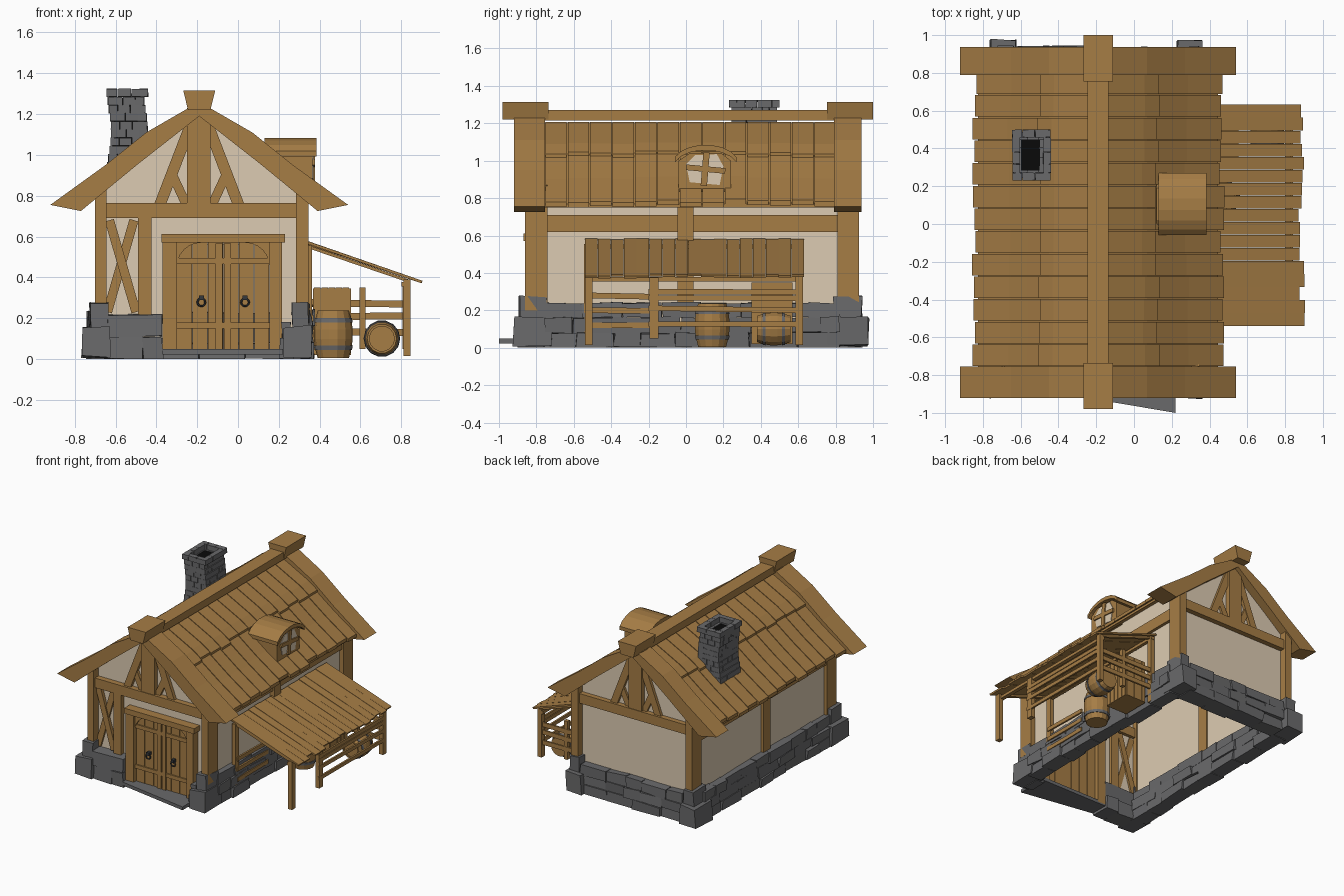
import bpy, bmesh, math, random
from mathutils import Vector, Matrix

random.seed(4)
if "Cube" in bpy.data.objects:
    bpy.data.objects.remove(bpy.data.objects["Cube"])


def material(name, r, g, b):
    m = bpy.data.materials.new(name)
    m.use_nodes = True
    m.diffuse_color = (r, g, b, 1)
    m.node_tree.nodes["Principled BSDF"].inputs["Base Color"].default_value = (r, g, b, 1)
    return m


WOOD = material("warm wood", .38, .205, .06)
PLASTER = material("cream plaster", .72, .60, .445)
STONE = material("grey stone", .142, .142, .146)
IRON = material("dark iron", .035, .04, .045)
SOOT = material("black soot", .003, .003, .003)
RIDGE = -.19


def rnd(a):
    return random.uniform(-a, a)


def build(name, mat, *pieces):
    """Join the pieces, each a function that adds to the mesh, into one object."""
    bm = bmesh.new()
    for piece in pieces:
        piece(bm)
    bmesh.ops.recalc_face_normals(bm, faces=bm.faces)
    me = bpy.data.meshes.new(name)
    bm.to_mesh(me)
    bm.free()
    me.materials.append(mat)
    ob = bpy.data.objects.new(name, me)
    bpy.context.collection.objects.link(ob)


def box(x0, x1, y0, y1, z0, z1, jit=0):
    def add(bm):
        c = Vector((x0 + x1, y0 + y1, z0 + z1)) / 2
        mat = Matrix.Translation(c) @ Matrix.Diagonal((x1 - x0, y1 - y0, z1 - z0, 1))
        for v in bmesh.ops.create_cube(bm, size=1, matrix=mat)["verts"]:
            v.co += Vector((rnd(jit), rnd(jit), rnd(jit)))
            v.co.z = max(v.co.z, 0)
    return add


def beam(p, q, wide, high):
    def add(bm):
        a, b = Vector(p), Vector(q)
        rot = (b - a).to_track_quat('X', 'Z').to_matrix().to_4x4()
        size = Matrix.Diagonal(((b - a).length, wide, high, 1))
        bmesh.ops.create_cube(bm, size=1, matrix=Matrix.Translation((a + b) / 2) @ rot @ size)
    return add


def prism(pts, axis, a0, a1):
    place = {'x': lambda u, v, a: (a, u, v), 'y': lambda u, v, a: (u, a, v), 'z': lambda u, v, a: (u, v, a)}[axis]

    def add(bm):
        ends = [[bm.verts.new(place(u, v, a)) for u, v in pts] for a in (a0, a1)]
        for e in ends:
            bm.faces.new(e)
        for i in range(len(pts)):
            j = (i + 1) % len(pts)
            bm.faces.new((ends[0][i], ends[0][j], ends[1][j], ends[1][i]))
    return add


def lathe(profile, matrix, sides=14):
    def add(bm):
        rings = [[bm.verts.new(matrix @ Vector((r * math.cos(t), r * math.sin(t), z)))
                  for t in (math.tau * i / sides for i in range(sides))] for r, z in profile]
        for a, b in zip(rings, rings[1:]):
            for i in range(sides):
                j = (i + 1) % sides
                bm.faces.new((a[i], a[j], b[j], b[i]))
        bm.faces.new(rings[0])
        bm.faces.new(rings[-1])
    return add


# Stone base: rough courses between stacked corner stones
def courses(axis, start, end, lo, hi, top, n=3):
    out = []
    for k in range(n):
        z0, z1, a = top * k / n, top * (k + 1) / n, start
        while a < end - .01:
            b = min(a + random.uniform(.13, .26), end)
            b = end if end - b < .08 else b
            l, h = lo + rnd(.012), hi + rnd(.012)
            out.append(box(a, b, l, h, z0, z1, .007) if axis == 'x' else box(l, h, a, b, z0, z1, .007))
            a = b
    return out


build("left_foundation", STONE, *courses('y', -.75, .82, -.73, -.62, .23))
build("right_foundation", STONE, *courses('y', -.75, .82, .25, .36, .24))
build("back_foundation", STONE, *courses('x', -.62, .26, .80, .93, .23))
build("front_foundation", STONE, *courses('x', -.64, -.37, -.89, -.75, .22, 2))
corners = []
for x0, x1 in ((-.75, -.63), (.24, .35)):
    for y0, y1 in ((-.89, -.74), (.79, .95)):
        corners += [box(x0 - .012, x1 + .008, y0 - .03, y1 + .025, .01, .16, .008),
                    box(x0 + .025, x1 - .003, y0, y1 - .01, .15, .275, .006)]
corners += [box(.205, .27, -.9, -.76, .0, .1, .006), box(.215, .26, -.89, -.77, .1, .18, .006)]
build("corner_stones", STONE, *corners)
build("door_step", STONE, prism([(-.37, -.9), (.22, -1), (.22, -.76), (-.37, -.76)], 'z', .022, .048))

# Plaster walls, left hollow with an open floor
gable = [(RIDGE - .48, .7), (RIDGE + .48, .7), (RIDGE + .48, .84), (RIDGE, 1.23), (RIDGE - .48, .84)]
build("front_wall", PLASTER, box(-.67, -.36, -.80, -.78, .1, .72), box(.2, .3, -.80, -.78, .1, .72),
      box(-.36, .2, -.80, -.78, .56, .72), prism(gable, 'y', -.80, -.78))
build("back_wall", PLASTER, box(-.67, .3, .85, .87, .1, .72), prism(gable, 'y', .85, .87))
build("side_walls", PLASTER, box(-.675, -.655, -.79, .86, .1, .86), box(.29, .31, -.79, .86, .1, .86))

# Timber frame
frame = []
for x0, x1 in ((-.70, -.645), (.285, .345)):
    for y0, y1 in ((-.86, -.74), (.81, .925)):
        frame.append(box(x0, x1, y0, y1, .2, .87))
    frame += [box(x0 + .005, x1 - .012, -.75, .81, .62, .71), box(x0, x1, -.045, .04, .18, .85)]
build("corner_and_side_timbers", WOOD, *frame)


def gable_frame(name, y):
    bits = [box(-.67, .33, y - .045, y + .045, .69, .765), box(-.25, -.135, y - .04, y + .04, .76, 1.23)]
    for s in (-1, 1):
        bits += [beam((RIDGE + s * .045, y, 1.14), (RIDGE + s * .195, y, .75), .055, .055),
                 beam((RIDGE + s * .135, y, .91), (RIDGE + s * .065, y, .76), .045, .045)]
    build(name, WOOD, *bits)


gable_frame("front_gable_timbers", -.80)
gable_frame("back_gable_timbers", .865)
build("front_cross_brace", WOOD, box(-.49, -.425, -.84, -.76, .2, .7),
      beam((-.63, -.80, .68), (-.5, -.80, .23), .05, .045), beam((-.51, -.79, .68), (-.64, -.79, .23), .05, .045))

# Double door with a rounded head and ring handles
MID, HALF = -.0725, .2275
build("door_frame", WOOD, box(-.37, MID - HALF, -.86, -.76, .035, .57), box(MID + HALF, .215, -.86, -.76, .035, .57),
      box(-.375, .23, -.87, -.75, .57, .612))
step = HALF / 3
planks = [box(MID + i * step + .002, MID + (i + 1) * step - .002, -.83, -.79, .045, .57) for i in range(-3, 3)]
build("door_planks", WOOD, *planks)
rails = [box(MID + s * .02 - .017, MID + s * .02 + .017, -.842, -.82, .045, .565) for s in (-1, 1)]
for z in (.15, .465):
    rails.append(box(MID - HALF, MID + HALF, -.84, -.82, z, z + .03))
for s in (-1, 1):
    arc = [(MID + s * (HALF - .12 + .12 * math.sin(t)), .45 + .12 * math.cos(t))
           for t in (math.pi / 12 * i for i in range(7))]
    rails.append(prism(arc + [(MID + s * HALF, .57)], 'y', -.845, -.82))
build("door_rails", WOOD, *rails)
for s, side in ((-1, "right"), (1, "left")):
    bpy.ops.mesh.primitive_torus_add(location=(MID + s * .107, -.852, .278), rotation=(math.pi / 2, 0, 0),
                                     major_radius=.019, minor_radius=.005, major_segments=12, minor_segments=6)
    ring = bpy.context.object
    ring.name = side + "_door_ring"
    ring.data.materials.append(IRON)
    build(side + "_door_plate", IRON, box(MID + s * .107 - .012, MID + s * .107 + .012, -.86, -.83, .288, .312))

# Roof: curved slope used by deck, shingle boards and gable boards
SLOPE = [(0, 1.26), (.26, 1.11), (.46, .95), (.73, .755)]


def roof_z(d):
    for (a, za), (b, zb) in zip(SLOPE, SLOPE[1:]):
        if d <= b:
            break
    return za + (zb - za) * (d - a) / (b - a)


shingles, deck, barge = [], [], []
under = [(.58, .725), (.3, .955), (0, 1.19)]
for s in (-1, 1):
    for y0, y1 in ((-.92, -.755), (.79, .938)):
        barge.append(prism([(RIDGE + s * d, z) for d, z in SLOPE + under], 'y', y0, y1))
    line = [0, .26, .46, .635]
    deck.append(prism([(RIDGE + s * d, roof_z(d) - .055) for d in line]
                      + [(RIDGE + s * d, roof_z(d) - .075) for d in reversed(line)], 'y', -.77, .81))
    for col in range(13):
        y = -.755 + col * .12
        ends = [.02, .315 + rnd(.012), .655 + rnd(.015)]
        for a, b in zip(ends, ends[1:]):
            a = max(a - .03, .02)
            top = []
            for i in range(5):
                d = a + (b - a) * i / 4
                top.append((d, roof_z(d) - .042 + .018 * i / 4))
            shape = top + [(d, z - .026) for d, z in reversed(top)]
            shingles.append(prism([(RIDGE + s * d, z) for d, z in shape], 'y', y + .003, y + .117))
build("roof_shingles", WOOD, *shingles)
build("roof_deck", WOOD, *deck)
build("gable_boards", WOOD, *barge)
cap = [(RIDGE - .055, 1.22), (RIDGE + .055, 1.22), (RIDGE + .078, 1.315), (RIDGE - .078, 1.315)]
build("ridge_beam", WOOD, box(RIDGE - .055, RIDGE + .055, -.9, .9, 1.215, 1.272))
build("ridge_end_caps", WOOD, prism(cap, 'y', -.98, -.735), prism(cap, 'y', .755, 1))

# Dormer with a curved roof and a crooked window
arc = [(.105 + .175 * math.sin(t), .985 + .1 * math.cos(t)) for t in (math.radians(-70 + 20 * i) for i in range(8))]
build("dormer_roof", WOOD, prism(arc + [(u, v - .028) for u, v in reversed(arc)], 'x', .13, .385))
build("dormer_body", WOOD, prism([(-.04, .835), (.24, .835), (.24, 1.0), (.19, 1.04), (.02, 1.04), (-.04, 1.0)], 'x', .12, .365))
build("dormer_window", PLASTER, prism([(.02, .885), (.18, .87), (.2, .97), (.165, 1.035), (.05, 1.03), (0, .98)], 'x', .36, .369))
build("dormer_window_bars", WOOD, beam((.37, .095, .865), (.37, .11, 1.045), .016, .034),
      beam((.37, 0, .965), (.37, .21, .945), .016, .03))

# Brick chimney, open at the top
bricks = []
for k in range(11):
    z, grow = .885 + k * .04, .012 if k == 10 else 0
    sh = -.01 * math.cos(k * .6)
    if k == 10:
        sh = 0
    x0, x1, y0, y1 = -.632 + sh - grow, -.452 + sh + grow, .243 - grow, .487 + grow
    for i in range(3):
        w, l = (x1 - x0) / 3, (y1 - y0 - .08) / 3
        off = (k % 2) * .03 - .015
        xa, xb = x0 + w * i + off * (i > 0), x0 + w * (i + 1) + off * (i < 2) - .002
        ya, yb = y0 + .04 + l * i + off * (i > 0), y0 + .04 + l * (i + 1) + off * (i < 2) - .002
        bricks += [box(xa, xb, y0, y0 + .04, z, z + .039, .001), box(xa, xb, y1 - .04, y1, z, z + .039, .001),
                   box(x0, x0 + .04, ya, yb, z, z + .039, .001), box(x1 - .04, x1, ya, yb, z, z + .039, .001)]
build("chimney_bricks", STONE, *bricks)
build("chimney_flue", SOOT, box(-.607, -.478, .275, .455, .9, 1.28))

# Lean-to shelter: slanted planks on posts with fence rails
boards = []
for i in range(17):
    y, r = -.54 + i * .069, rnd(.018)
    boards.append(beam((.32, y + .034, .576 + rnd(.003)), (.885 + r, y + .034, .383 - r * .34), .067, .013))
build("shelter_roof", WOOD, *boards)
build("shelter_posts", WOOD, box(.81, .845, -.54, -.5, .015, .39), box(.81, .845, .585, .625, .015, .39),
      box(.805, .84, -.195, -.148, .05, .375), box(.595, .625, .585, .615, .05, .35),
      box(.33, .362, -.545, -.505, .015, .555), box(.33, .362, .585, .62, .015, .555))
build("shelter_beams", WOOD, box(.80, .83, -.54, .625, .355, .378), box(.335, .36, -.54, .625, .53, .552),
      beam((.345, -.52, .55), (.83, -.52, .385), .025, .015), beam((.345, .6, .55), (.83, .6, .385), .025, .015))
fence = []
for z in (.125, .205, .27, .305):
    fence.append(beam((.835, -.2, z + rnd(.008)), (.835, .62, z + rnd(.008)), .014, .028))
for z in (.13, .212, .272):
    fence.append(beam((.36, .61, z + rnd(.005)), (.83, .61, z + rnd(.005)), .014, .034))
for z in (.12, .2, .28):
    fence.append(beam((.363, -.53, z), (.363, -.15, z + rnd(.01)), .014, .03))
build("shelter_fence", WOOD, *fence)


# Barrels and a slatted crate
def barrel(name, matrix, high, r):
    def rad(t):
        return r * (1 - .2 * (2 * t - 1) ** 2)
    ts = [0, .2, .4, .6, .8, 1]
    inner = [(rad(1) * .85, high), (rad(1) * .85, high * .95)]
    build(name, WOOD, lathe([(rad(t), t * high) for t in ts] + inner, matrix))
    for n, t in (("lower", .17), ("upper", .75)):
        band = [(rad(u) + .004, u * high) for u in (t, t + .09)]
        build(name + "_" + n + "_band", STONE, lathe(band, matrix))


barrel("standing_barrel", Matrix.Translation((.467, .14, .005)), .232, .096)
barrel("lying_barrel", Matrix.Translation((.705, .56, .1)) @ Matrix.Rotation(math.pi / 2, 4, 'X'), .18, .09)
slats = [box(.375, .545, .36, .56, .02, .34)]
for i in range(5):
    x, y = .373 + i * .035, .355 + i * .042
    slats += [box(x, x + .032, .35, .57, .02, .35), box(.367, .553, y, y + .038, .02, .345)]
build("slatted_crate", WOOD, *slats)
